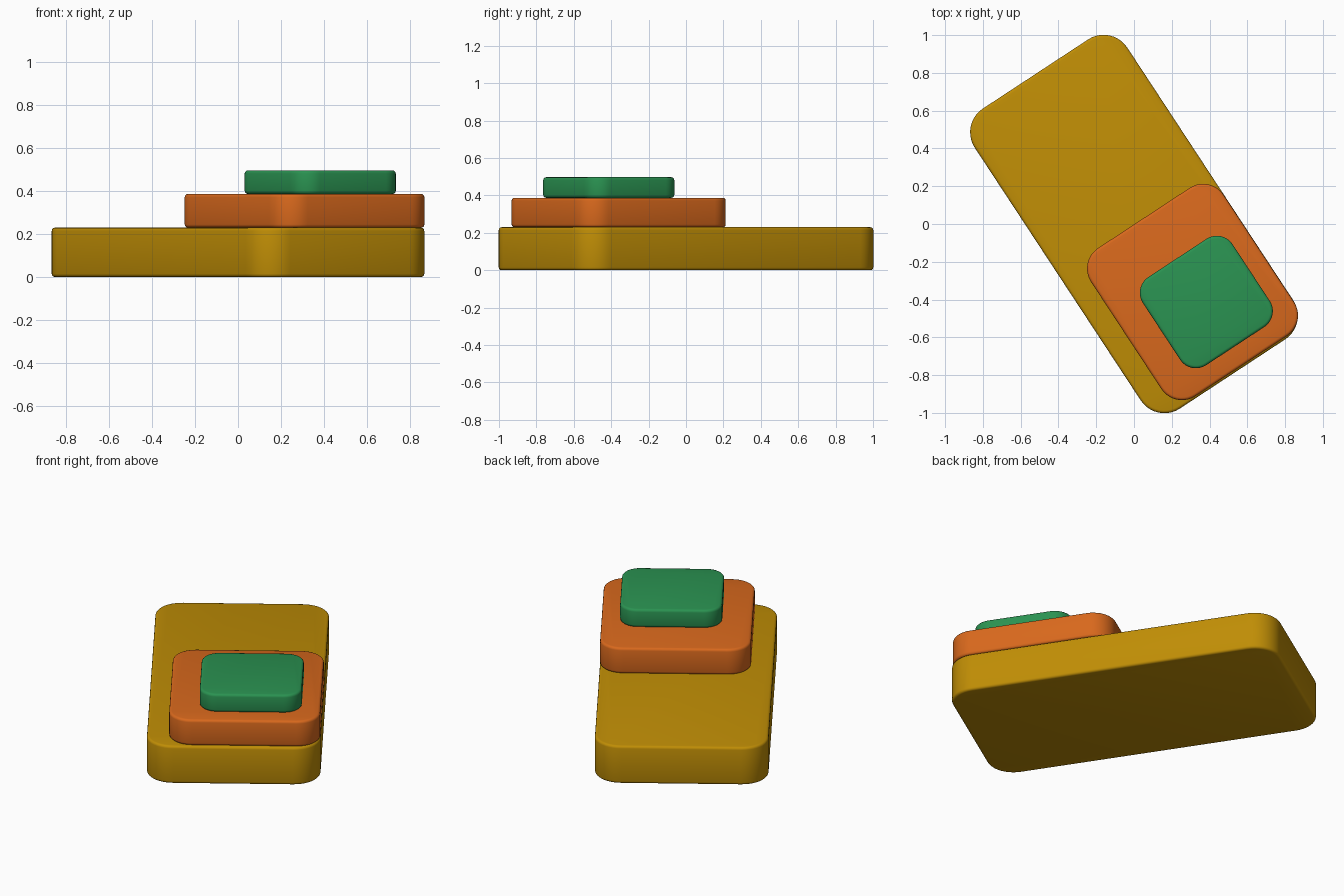
import bpy, bmesh, math

if "Cube" in bpy.data.objects:
    bpy.data.objects.remove(bpy.data.objects["Cube"])

ANGLE = math.radians(33.3)


def material(name, rgb):
    m = bpy.data.materials.new(name)
    m.diffuse_color = [(c / 255) ** 2.2 for c in rgb] + [1]
    m.use_nodes = True
    m.node_tree.nodes["Principled BSDF"].inputs["Base Color"].default_value = m.diffuse_color
    return m


def rounded_slab(name, centre, half_x, half_y, radius, z0, z1, mat, bevel=0.015, steps=10):
    """Rounded rectangle turned by ANGLE, extruded from z0 to z1, with softened rims."""
    bm = bmesh.new()
    verts = []
    corners = [(1, 1), (-1, 1), (-1, -1), (1, -1)]
    ca, sa = math.cos(ANGLE), math.sin(ANGLE)
    for i, (sx, sy) in enumerate(corners):
        for k in range(steps + 1):
            t = math.pi / 2 * (i + k / steps)
            u = sx * (half_x - radius) + radius * math.cos(t)
            v = sy * (half_y - radius) + radius * math.sin(t)
            verts.append(bm.verts.new((u * ca - v * sa, u * sa + v * ca, 0)))
    base = bm.faces.new(verts)
    top = bmesh.ops.extrude_face_region(bm, geom=[base])["geom"]
    bmesh.ops.translate(bm, vec=(0, 0, z1 - z0),
                        verts=[g for g in top if isinstance(g, bmesh.types.BMVert)])
    bmesh.ops.recalc_face_normals(bm, faces=bm.faces[:])
    rims = [e for e in bm.edges if abs(e.verts[0].co.z - e.verts[1].co.z) < 1e-5]
    bmesh.ops.bevel(bm, geom=rims, offset=bevel, segments=3, profile=0.5, affect='EDGES')
    mesh = bpy.data.meshes.new(name)
    bm.to_mesh(mesh)
    bm.free()
    mesh.materials.append(mat)
    ob = bpy.data.objects.new(name, mesh)
    ob.location = (centre[0], centre[1], z0)
    bpy.context.collection.objects.link(ob)
    bpy.context.view_layer.objects.active = ob
    ob.select_set(True)
    bpy.ops.object.shade_smooth_by_angle(angle=math.radians(40))
    ob.select_set(False)
    return ob


gold = material("gold", (190, 140, 14))
orange = material("orange", (215, 104, 34))
green = material("green", (46, 145, 82))

# Three stacked slabs, largest at the bottom
rounded_slab("base_slab", (0, 0), 0.483, 0.95, 0.15, 0.0, 0.23, gold)
rounded_slab("middle_slab", (0.31, -0.36), 0.42, 0.469, 0.13, 0.23, 0.387, orange)
rounded_slab("top_slab", (0.383, -0.413), 0.284, 0.279, 0.10, 0.387, 0.497, green)
